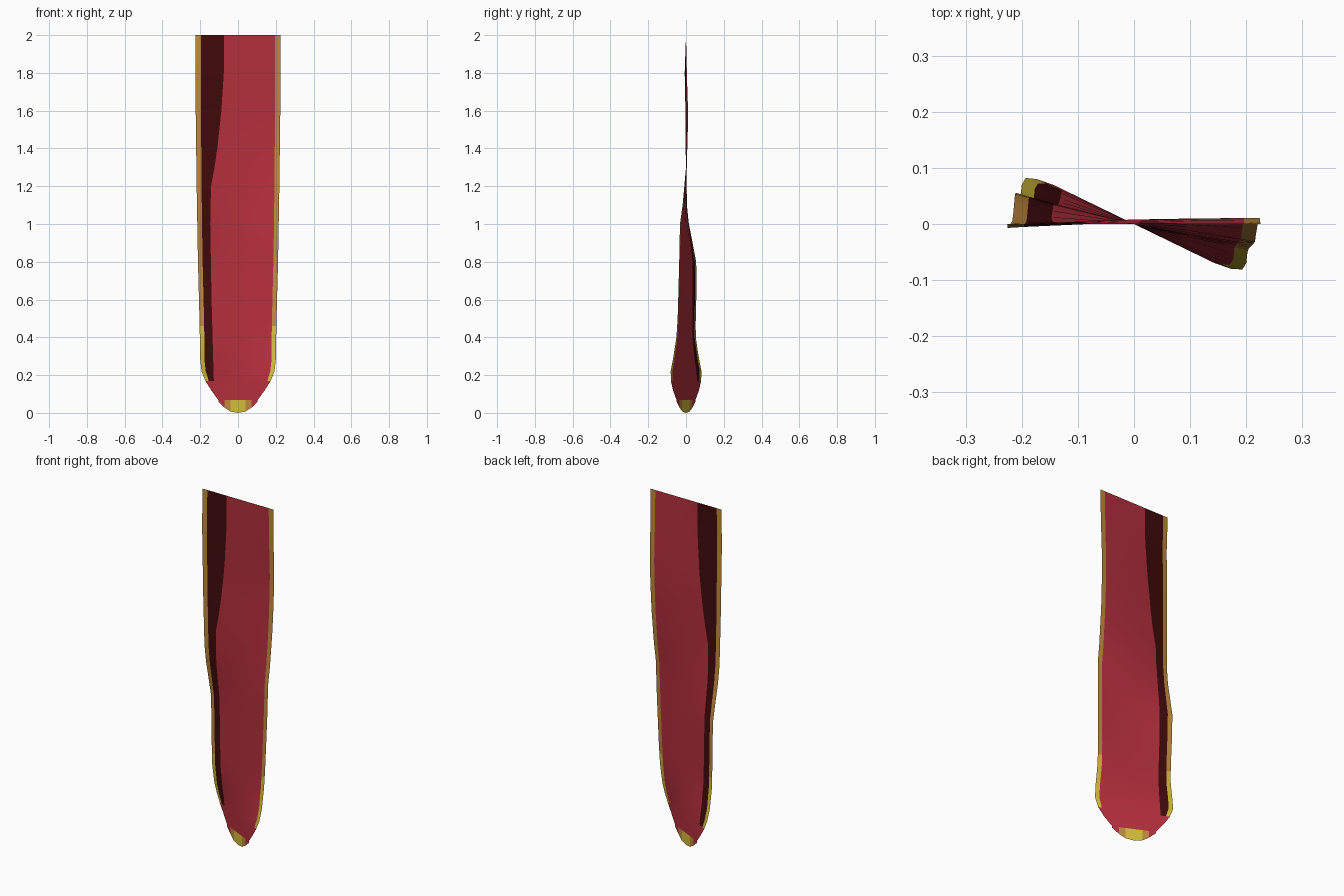
import bpy, bmesh

if "Cube" in bpy.data.objects:
    bpy.data.objects.remove(bpy.data.objects["Cube"])


def mat(name, r, g, b):
    lin = lambda c: c / 12.92 if c <= 0.04045 else ((c + 0.055) / 1.055) ** 2.4
    m = bpy.data.materials.new(name)
    m.diffuse_color = (lin(r), lin(g), lin(b), 1)
    m.use_nodes = True
    m.node_tree.nodes["Principled BSDF"].inputs["Base Color"].default_value = m.diffuse_color
    return m


RED, MAROON, GOLD, YELLOW = range(4)
mats = [mat("crimson_cloth", 0.71, 0.185, 0.24), mat("dark_maroon", 0.255, 0.04, 0.045),
        mat("gold_trim", 0.76, 0.54, 0.24), mat("yellow_trim", 0.84, 0.75, 0.22)]


def interp(table, z):
    """Piecewise linear lookup in a list of (z, value)."""
    for (z0, a), (z1, b) in zip(table, table[1:]):
        if z <= z1:
            return a + (b - a) * max(0, (z - z0) / (z1 - z0))
    return table[-1][1]


# Profiles up the ribbon: half width, depth of each edge and centre, stripe edge
half_w = [(0, .10), (.068, .104), (.12, .142), (.17, .173), (.22, .193), (.28, .2),
          (.5, .204), (.8, .212), (1.2, .219), (1.6, .224), (2, .226)]
left_y = [(.0, .045), (.068, .05), (.12, .069), (.17, .08), (.22, .082), (.3, .066), (.4, .052),
          (.5, .051), (.65, .056), (.8, .054), (.9, .035), (1, .015), (1.1, .004), (1.3, 0),
          (1.45, -.003), (1.6, -.003), (1.8, -.007), (2, 0)]
right_y = [(.0, -.045), (.068, -.05), (.12, -.069), (.17, -.08), (.22, -.081), (.3, -.066),
           (.4, -.051), (.5, -.044), (.8, -.036), (1, -.032), (1.1, -.018), (1.2, -.009),
           (1.3, 0), (1.45, .008), (1.6, .011), (1.8, .004), (2, 0)]
mid_y = [(0, 0), (.9, 0), (1.2, .002), (1.5, .008), (1.8, .003), (2, 0)]
stripe = [(0, -.04), (.068, -.04), (.12, -.10), (.17, -.128), (.3, -.132), (.6, -.14), (1, -.147),
          (1.2, -.143), (1.35, -.115), (1.6, -.088), (1.85, -.072), (2, -.075)]
trim_w = [(0, .03), (.068, .032), (.12, .022), (.17, .018), (.22, .022), (.4, .024), (1, .025), (2, .03)]

heights = [.068, .12, .17, .22, .28, .34, .4, .46, .53, .6, .7, .8, .9, 1, 1.1,
           1.2, 1.3, 1.4, 1.5, 1.6, 1.7, 1.8, 1.9, 2]


def depth(x, z):
    w = interp(half_w, z)
    u = x / w
    a, m, b = interp(left_y, z), interp(mid_y, z), interp(right_y, z)
    return m + (b - a) / 2 * u + ((a + b) / 2 - m) * u * u


# Hanging banner: one thin twisted sheet
bm = bmesh.new()
tip_x = [-.104, -.072, -.04, 0, .04, .072, .104]
tip_z = [.06, .03, .008, .001, .008, .03, .06]
rows = [[bm.verts.new((x, depth(x, .068), z)) for x, z in zip(tip_x, tip_z)]]
for z in heights:
    w, t, s = interp(half_w, z), interp(trim_w, z), interp(stripe, z)
    xs = [-w, t - w, s, 0, (w - t) * .5, w - t, w]
    if z < .07:
        xs = tip_x
    rows.append([bm.verts.new((x, depth(x, z), z)) for x in xs])

# Faces coloured by column and height
for k, (lo, hi) in enumerate(zip(rows, rows[1:])):
    zc = (lo[3].co.z + hi[3].co.z) / 2
    for i in range(6):
        f = bm.faces.new((lo[i], lo[i + 1], hi[i + 1], hi[i]))
        c = RED
        if k == 0:
            c = (RED, GOLD, YELLOW, YELLOW, GOLD, RED)[i]
        elif zc > .17:
            if i in (0, 5):
                c = YELLOW if zc < .465 else GOLD
            elif i == 1:
                c = MAROON
        f.material_index = c
        f.smooth = True

# Crisp height of the drooping end
low = min(v.co.z for v in bm.verts)
for v in rows[0]:
    v.co.z -= low
mesh = bpy.data.meshes.new("hanging_banner")
bm.to_mesh(mesh)
bm.free()
for m in mats:
    mesh.materials.append(m)
banner = bpy.data.objects.new("hanging_banner", mesh)
bpy.context.collection.objects.link(banner)
